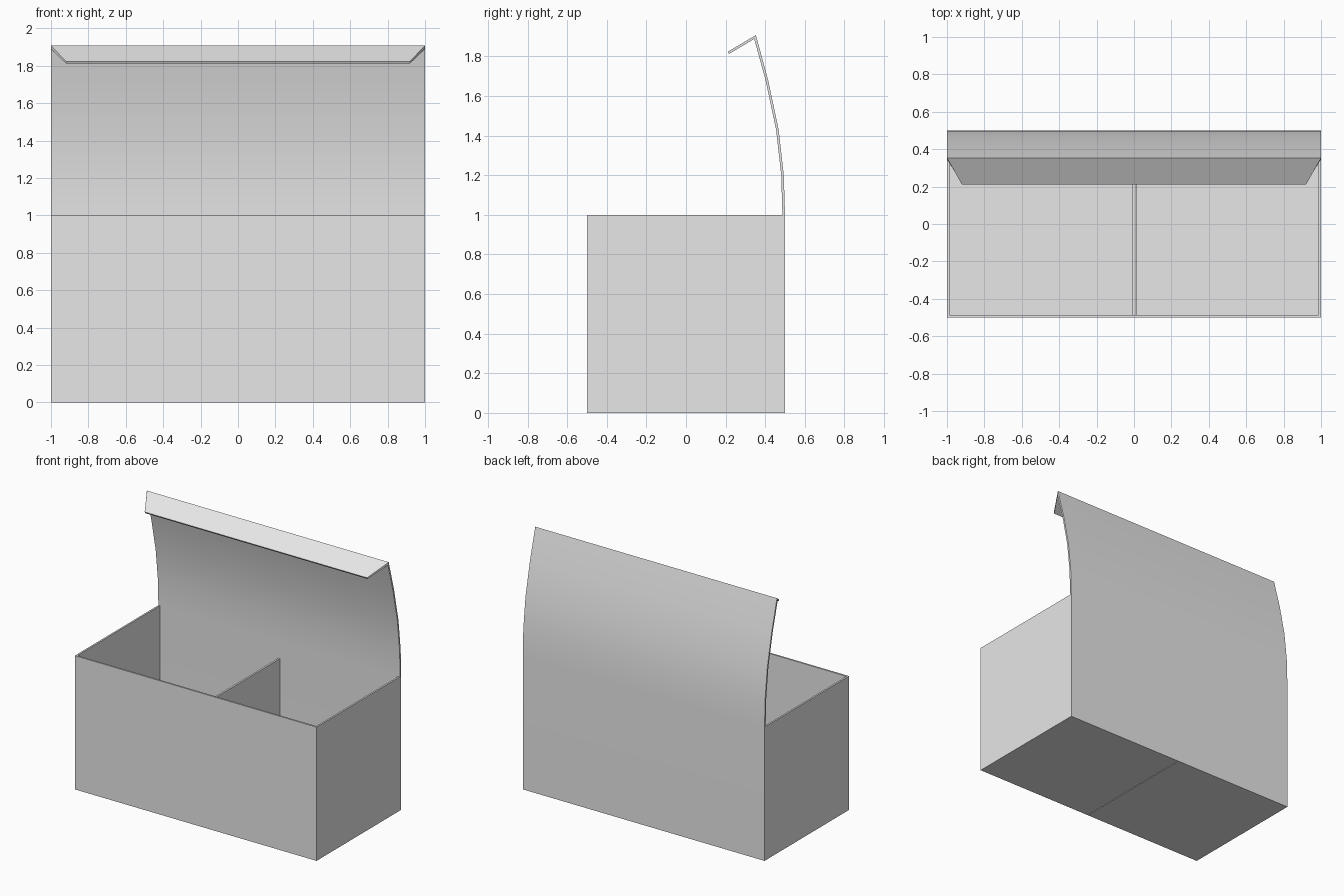
import bpy, bmesh, math

cube = bpy.data.objects.get("Cube")
if cube:
    bpy.data.objects.remove(cube, do_unlink=True)

T = 0.013  # board thickness

card = bpy.data.materials.new("grey_card")
card.use_nodes = True
card.diffuse_color = (0.8, 0.8, 0.8, 1)
card.node_tree.nodes["Principled BSDF"].inputs["Base Color"].default_value = (0.8, 0.8, 0.8, 1)


def finish(name, bm):
    bmesh.ops.recalc_face_normals(bm, faces=bm.faces[:])
    mesh = bpy.data.meshes.new(name)
    bm.to_mesh(mesh)
    bm.free()
    mesh.materials.append(card)
    obj = bpy.data.objects.new(name, mesh)
    bpy.context.collection.objects.link(obj)
    return obj


def prism(name, profile):
    """Closed side profile of (y, z, half width), spanned across x."""
    bm = bmesh.new()
    left = [bm.verts.new((w, y, z)) for y, z, w in profile]
    right = [bm.verts.new((-w, y, z)) for y, z, w in profile]
    for i in range(len(profile)):
        j = (i + 1) % len(profile)
        bm.faces.new((left[i], left[j], right[j], right[i]))
    # Caps are strips between the outer and inner edges
    n = len(profile)
    for side in (left, right):
        for i in range(n // 2 - 1):
            bm.faces.new((side[i], side[i + 1], side[n - 2 - i], side[n - 1 - i]))
    return finish(name, bm)


def box(name, lo, hi):
    bm = bmesh.new()
    bmesh.ops.create_cube(bm, size=1)
    for v in bm.verts:
        v.co = [a + (b - a) * (c + 0.5) for a, b, c in zip(lo, hi, v.co)]
    return finish(name, bm)


# Box walls
box("front_wall", (-1, -0.5, 0), (1, -0.5 + T, 1))
box("right_wall", (-1, -0.5 + T, 0), (-1 + T, 0.5 - T, 1))
box("left_wall", (1 - T, -0.5 + T, 0), (1, 0.5 - T, 1))

# Two floor panels, with a narrow slit beside the divider
box("floor_right", (-1 + T, -0.5 + T, 0), (0, 0.5 - T, T))
box("floor_left", (0.011, -0.5 + T, 0), (1 - T, 0.5 - T, T))

# Middle divider, lower than the walls
box("divider", (-0.007, -0.5 + T, 0), (0.007, 0.5 - T, 0.87))

# Back wall running up into the curved lid
outer = [(0.5, 0), (0.5, 1), (0.494, 1.2), (0.468, 1.43), (0.415, 1.68), (0.353, 1.908)]
inner = [(y - T, z) for y, z in outer]
inner[-1] = (0.344, 1.89)
lid = prism("back_and_lid", [(y, z, 1) for y, z in outer + inner[::-1]])

# Front tuck flap with mitred ends
prism("lid_flap", [(0.353, 1.908, 1), (0.211, 1.824, 0.92),
                   (0.217, 1.813, 0.92), (0.347, 1.89, 1)])

# Smooth the lid curve only
bpy.ops.object.select_all(action='DESELECT')
lid.select_set(True)
bpy.context.view_layer.objects.active = lid
bpy.ops.object.shade_smooth_by_angle(angle=math.radians(30))
